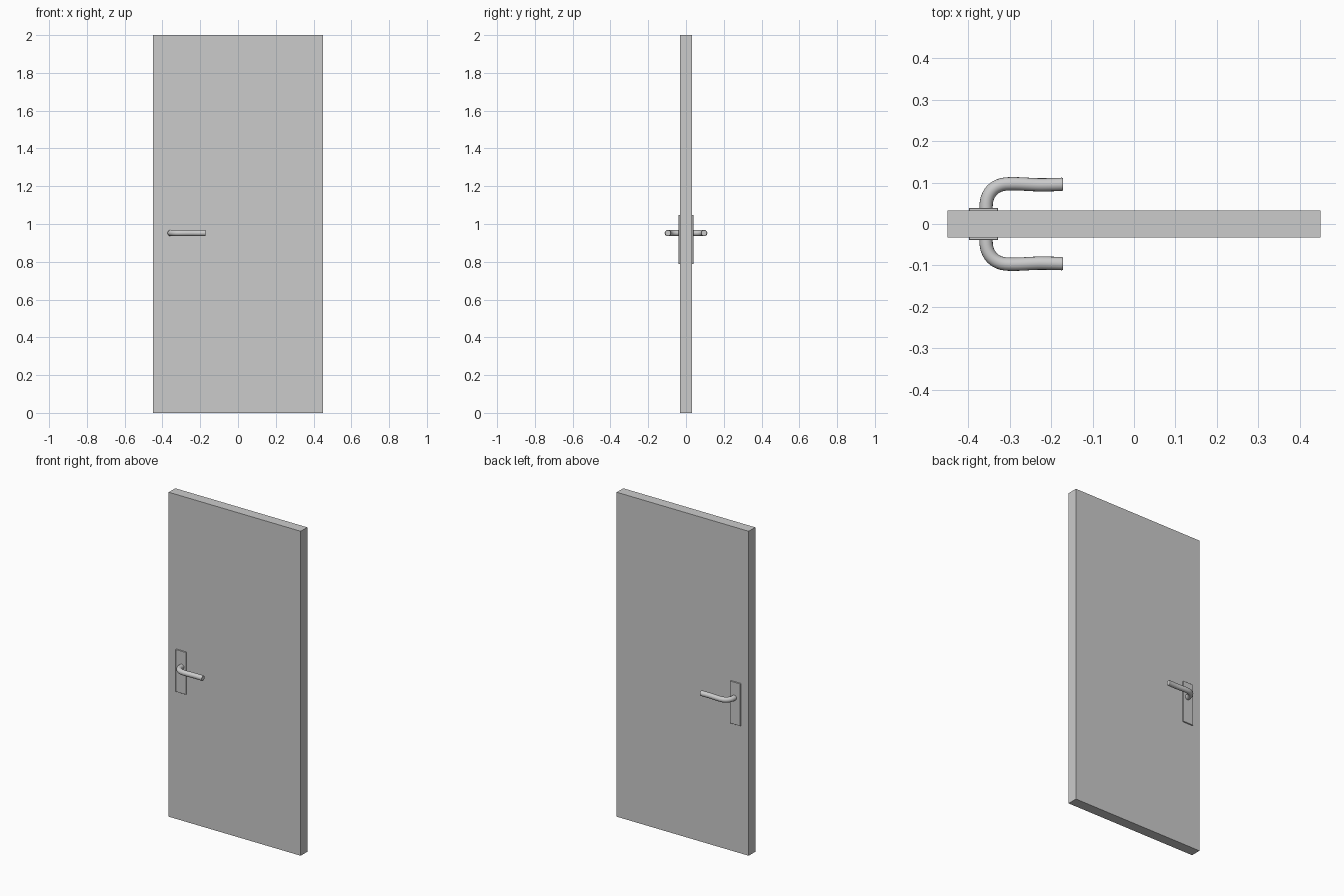
import bpy, math

if "Cube" in bpy.data.objects:
    bpy.data.objects.remove(bpy.data.objects["Cube"])


def box(name, lo, hi, bevel=0.0):
    bpy.ops.mesh.primitive_cube_add(size=1, location=[(a + b) / 2 for a, b in zip(lo, hi)])
    ob = bpy.context.object
    ob.name = name
    ob.scale = [b - a for a, b in zip(lo, hi)]
    bpy.ops.object.transform_apply(location=False, rotation=False, scale=True)
    if bevel:
        m = ob.modifiers.new("bevel", 'BEVEL')
        m.width = bevel
        m.segments = 1
    return ob


def lever(name, side):
    # (x, y, handle dx, handle dy, radius factor)
    pts = [(-0.357, 0.030, 0, 0.004, 1),
           (-0.357, 0.043, 0, 0.030, 1),
           (-0.302, 0.097, 0.026, 0.001, 1),
           (-0.225, 0.0945, 0.022, 0, 1),
           (-0.174, 0.0957, 0.001, 0, 1),
           (-0.171, 0.0957, 0.001, 0, 0.92)]
    cu = bpy.data.curves.new(name, 'CURVE')
    cu.dimensions = '3D'
    cu.fill_mode = 'FULL'
    cu.bevel_depth = 0.016
    cu.bevel_resolution = 6
    cu.resolution_u = 12
    cu.use_fill_caps = True
    sp = cu.splines.new('BEZIER')
    sp.bezier_points.add(len(pts) - 1)
    z = 0.952
    for p, (x, y, dx, dy, r) in zip(sp.bezier_points, pts):
        p.handle_left_type = p.handle_right_type = 'FREE'
        p.co = (x, y * side, z)
        p.handle_left = (x - dx, (y - dy) * side, z)
        p.handle_right = (x + dx, (y + dy) * side, z)
        p.radius = r
    # keep the bend's arrival tangent level
    sp.bezier_points[2].handle_left = (-0.338, 0.097 * side, z)
    ob = bpy.data.objects.new(name, cu)
    bpy.context.collection.objects.link(ob)
    bpy.ops.object.select_all(action='DESELECT')
    ob.select_set(True)
    bpy.context.view_layer.objects.active = ob
    bpy.ops.object.convert(target='MESH')
    bpy.ops.object.shade_smooth_by_angle(angle=math.radians(35))


# Door slab
box("door_panel", (-0.45, -0.032, 0), (0.45, 0.032, 2))

# Backplate and lever handle on each face
for label, side in (("front", -1), ("back", 1)):
    y0, y1 = sorted((0.030 * side, 0.039 * side))
    box(label + "_backplate", (-0.398, y0, 0.787), (-0.328, y1, 1.048), 0.001)
    lever(label + "_lever", side)
